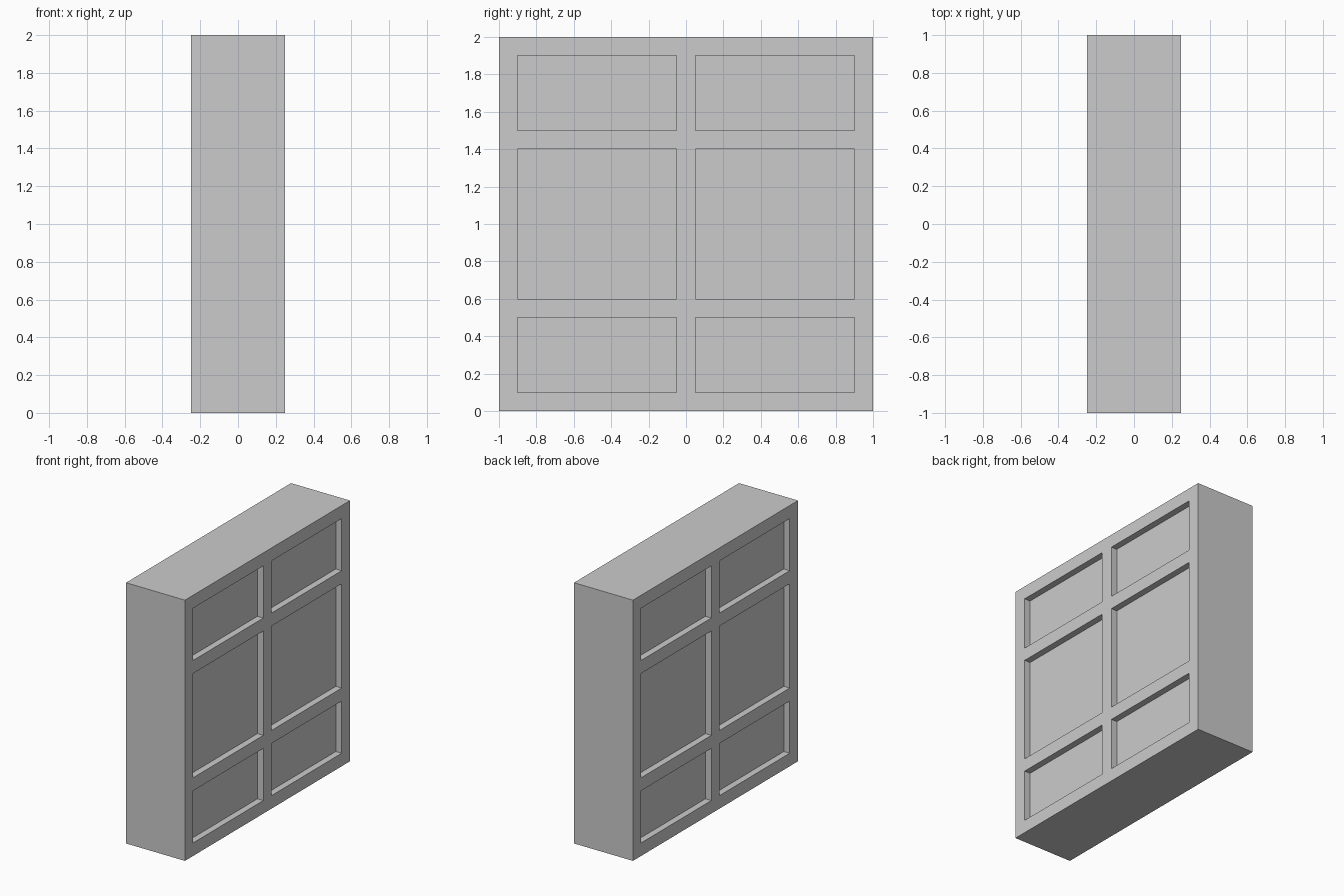
import bpy, bmesh
from mathutils import Matrix, Vector

if "Cube" in bpy.data.objects:
    bpy.data.objects.remove(bpy.data.objects["Cube"])

DEPTH = 0.05
Y_CUTS = (-0.9, -0.05, 0.05, 0.9)
Z_CUTS = (0.1, 0.5, 0.6, 1.4, 1.5, 1.9)

# Solid slab standing on the ground
bm = bmesh.new()
bmesh.ops.create_cube(bm, size=1, matrix=Matrix.Translation((0, 0, 1))
                      @ Matrix.Diagonal((0.5, 2, 2, 1)))

# Slice the slab along the rails and stiles
for axis, cuts in ((Vector((0, 1, 0)), Y_CUTS), (Vector((0, 0, 1)), Z_CUTS)):
    for c in cuts:
        bmesh.ops.bisect_plane(bm, geom=bm.verts[:] + bm.edges[:] + bm.faces[:],
                               plane_co=axis * c, plane_no=axis, dist=1e-5)


def in_panel(value, cuts):
    return any(a < value < b for a, b in zip(cuts[::2], cuts[1::2]))


# Sink the six panels on both broad sides
bm.normal_update()
panels = []
for f in bm.faces:
    c = f.calc_center_median()
    if abs(f.normal.x) > 0.9 and in_panel(c.y, Y_CUTS) and in_panel(c.z, Z_CUTS):
        panels.append(f)
for f in bmesh.ops.extrude_discrete_faces(bm, faces=panels)["faces"]:
    side = 1 if f.calc_center_median().x > 0 else -1
    for v in f.verts:
        v.co.x -= side * DEPTH

bmesh.ops.recalc_face_normals(bm, faces=bm.faces[:])
mesh = bpy.data.meshes.new("panelled_block")
bm.to_mesh(mesh)
bm.free()
bpy.context.collection.objects.link(bpy.data.objects.new("panelled_block", mesh))
